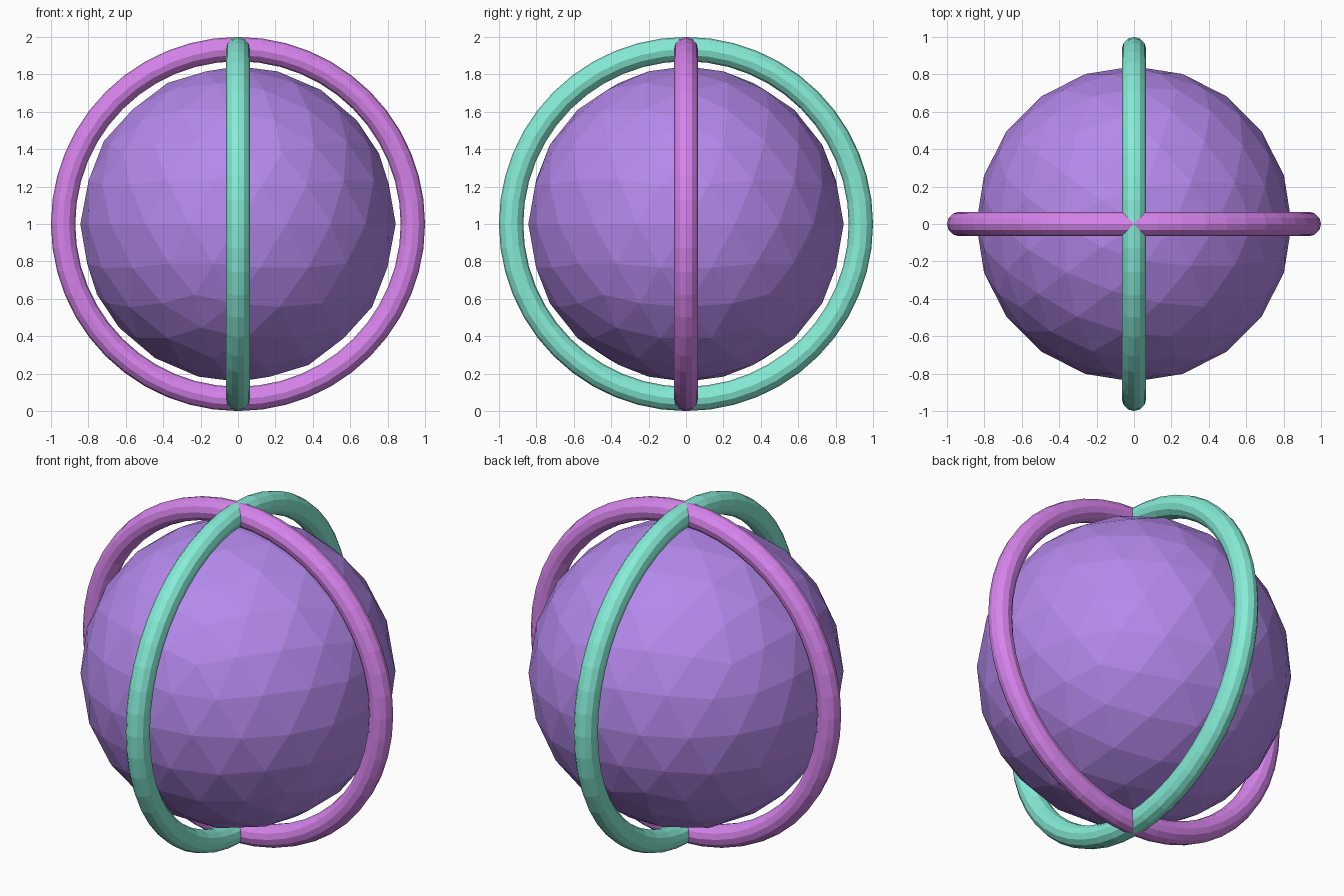
import bpy
from math import radians

if "Cube" in bpy.data.objects:
    bpy.data.objects.remove(bpy.data.objects["Cube"])


def paint(obj, color):
    mat = bpy.data.materials.new(obj.name + "_color")
    mat.diffuse_color = color
    mat.use_nodes = True
    mat.node_tree.nodes["Principled BSDF"].inputs["Base Color"].default_value = mat.diffuse_color
    obj.data.materials.append(mat)


def ring(name, rotation, color):
    bpy.ops.mesh.primitive_torus_add(
        major_radius=0.935, minor_radius=0.065,
        major_segments=48, minor_segments=12,
        location=(0, 0, 1), rotation=rotation)
    obj = bpy.context.object
    obj.name = name
    bpy.ops.object.shade_flat()
    paint(obj, color)


# Faceted core ball
bpy.ops.mesh.primitive_ico_sphere_add(subdivisions=3, radius=0.843, location=(0, 0, 1))
core = bpy.context.object
core.name = "core_ball"
paint(core, (0.46, 0.25, 0.84, 1))

# Two upright rings crossing at the poles
ring("side_to_side_ring", (radians(90), 0, 0), (0.68, 0.23, 0.84, 1))
ring("front_to_back_ring", (0, radians(90), 0), (0.24, 0.84, 0.68, 1))
